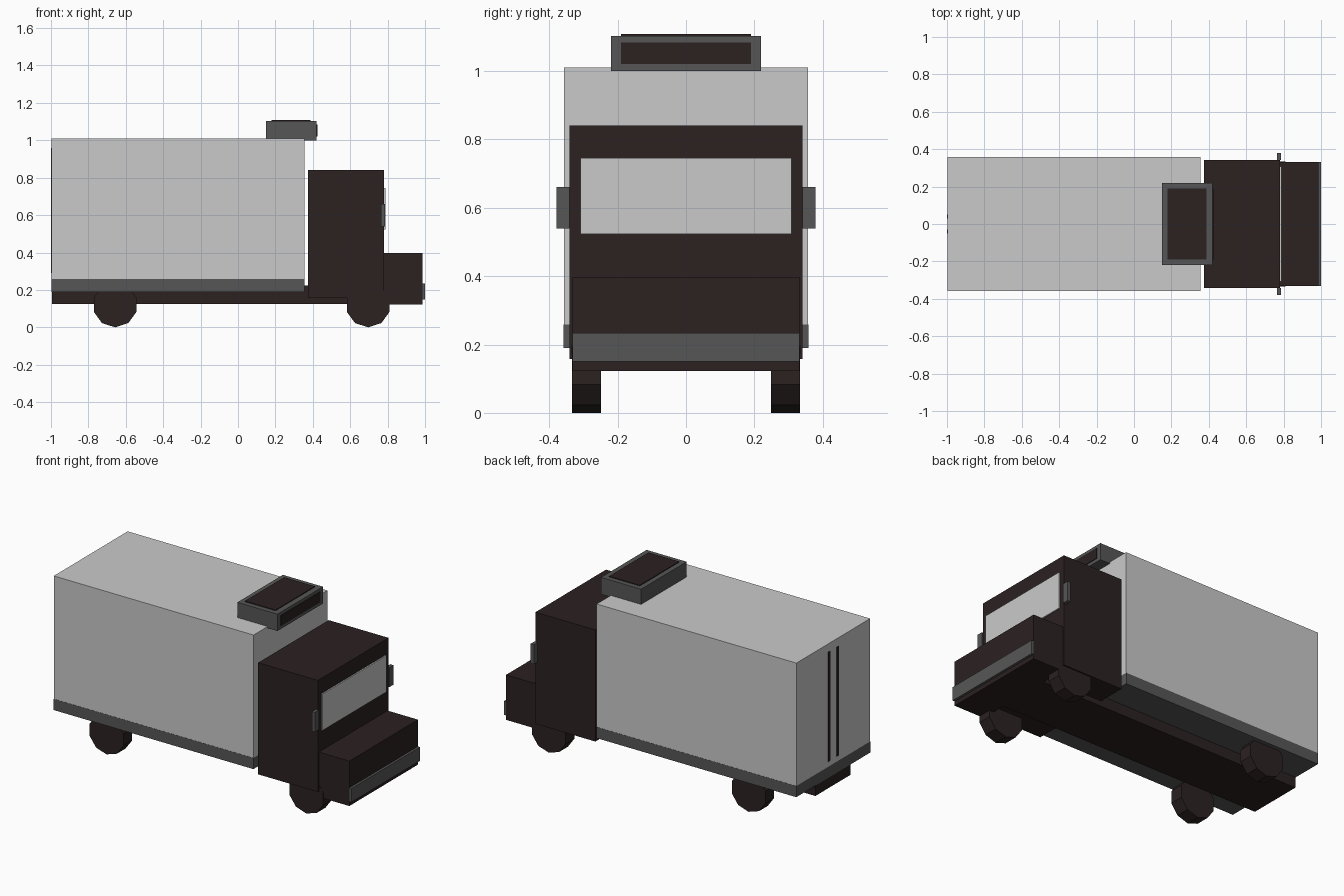
import bpy, bmesh, math
from mathutils import Matrix

if "Cube" in bpy.data.objects:
    bpy.data.objects.remove(bpy.data.objects["Cube"])


def material(name, rgb):
    m = bpy.data.materials.new(name)
    m.diffuse_color = (*rgb, 1)
    m.use_nodes = True
    m.node_tree.nodes["Principled BSDF"].inputs["Base Color"].default_value = m.diffuse_color
    return m


DARK = material("dark_brown", (0.025, 0.0153, 0.0153))
GREY = material("mid_grey", (0.094, 0.094, 0.094))
LIGHT = material("light_grey", (0.59, 0.59, 0.59))


def finish(name, bm, mat):
    me = bpy.data.meshes.new(name)
    bm.to_mesh(me)
    bm.free()
    me.materials.append(mat)
    ob = bpy.data.objects.new(name, me)
    bpy.context.collection.objects.link(ob)
    return ob


def box(name, x, y, z, mat):
    """Box from (min, max) ranges on each axis."""
    bm = bmesh.new()
    bmesh.ops.create_cube(bm, size=1)
    for v in bm.verts:
        v.co = [r[0] if c < 0 else r[1] for c, r in zip(v.co, (x, y, z))]
    return finish(name, bm, mat)


def wheel(name, x, y, r=0.12, width=0.084, sides=10):
    bm = bmesh.new()
    bmesh.ops.create_cone(bm, cap_ends=True, segments=sides,
                          radius1=r, radius2=r, depth=width)
    # stand the wheel up with one corner pointing straight down
    low = min(bm.verts, key=lambda v: v.co.y).co
    turn = -math.pi / 2 - math.atan2(low.y, low.x)
    bm.transform(Matrix.Translation((x, y, r)) @ Matrix.Rotation(math.pi / 2, 4, 'X')
                 @ Matrix.Rotation(turn, 4, 'Z'))
    return finish(name, bm, DARK)


# Chassis and cargo box
box("chassis", (-0.995, 0.98), (-0.17, 0.17), (0.125, 0.225), DARK)
box("cargo_base", (-0.997, 0.355), (-0.358, 0.358), (0.19, 0.258), GREY)
box("cargo_box", (-0.997, 0.355), (-0.357, 0.357), (0.258, 1.01), LIGHT)

# Cab, hood, windshield and bumper
box("cab", (0.375, 0.78), (-0.341, 0.341), (0.157, 0.84), DARK)
box("hood", (0.78, 0.986), (-0.332, 0.332), (0.123, 0.398), DARK)
box("windshield", (0.78, 0.788), (-0.308, 0.308), (0.523, 0.746), LIGHT)
box("front_bumper", (0.986, 1.0), (-0.332, 0.332), (0.15, 0.234), GREY)

# Roof cooling unit with dark panels on top and front
box("roof_unit", (0.15, 0.421), (-0.22, 0.22), (1.0, 1.103), GREY)
box("roof_unit_top_panel", (0.18, 0.387), (-0.19, 0.19), (1.103, 1.108), DARK)
box("roof_unit_front_grille", (0.421, 0.425), (-0.19, 0.19), (1.02, 1.084), DARK)

# Parts repeated on both sides
for side, s in (("right", -1), ("left", 1)):
    box(f"{side}_mirror", (0.765, 0.786), sorted((s * 0.341, s * 0.379)), (0.54, 0.66), GREY)
    box(f"{side}_door_bar", (-1.0, -0.997), sorted((s * 0.03, s * 0.052)), (0.29, 0.96), DARK)
    for end, x in (("rear", -0.657), ("front", 0.696)):
        wheel(f"{end}_{side}_wheel", x, s * 0.291)
        # axle stub joining the wheel to the chassis
